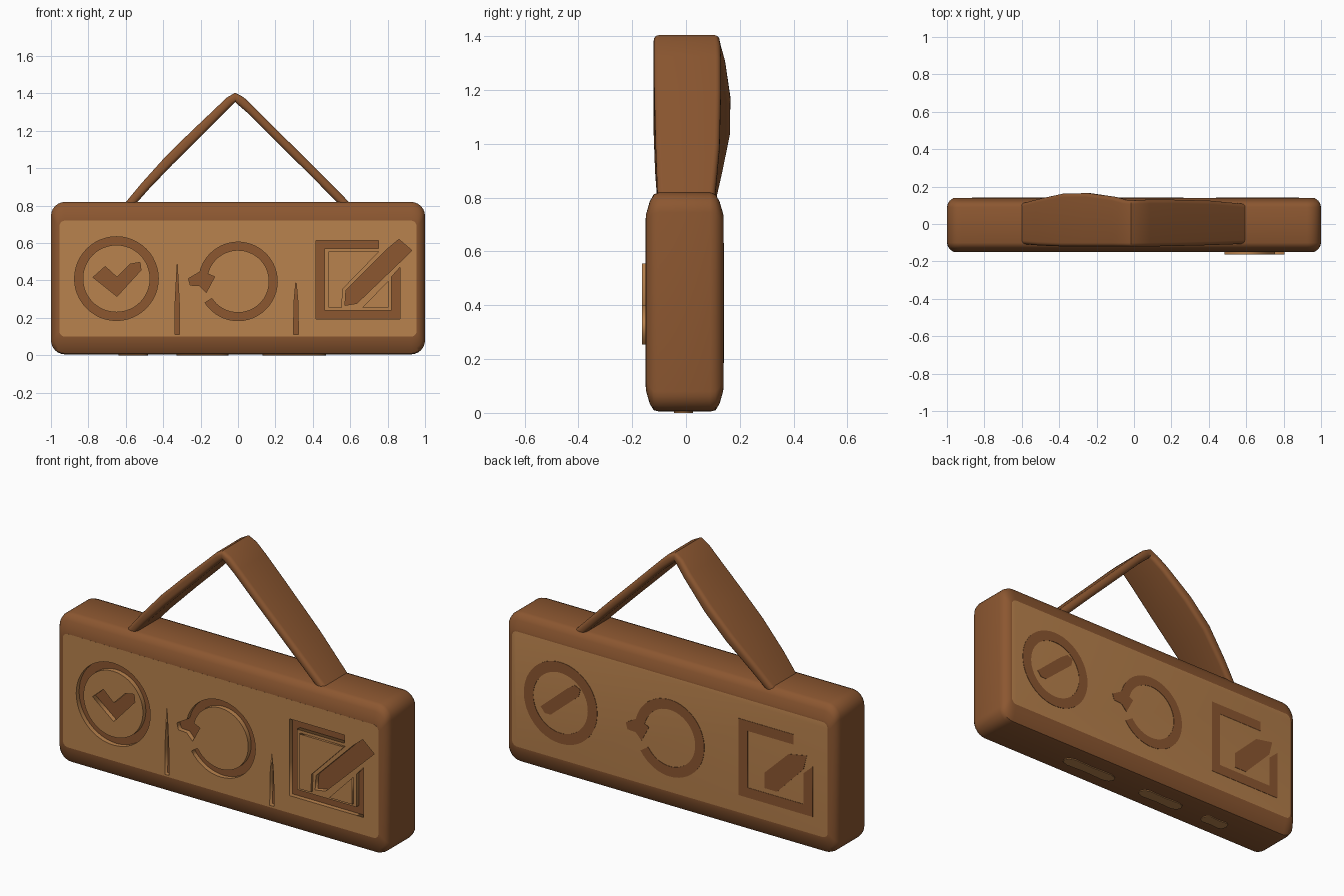
import bpy, bmesh, math
from mathutils import Vector

if "Cube" in bpy.data.objects:
    bpy.data.objects.remove(bpy.data.objects["Cube"])


def material(name, rgb):
    m = bpy.data.materials.new(name)
    m.diffuse_color = (*rgb, 1)
    m.use_nodes = True
    m.node_tree.nodes["Principled BSDF"].inputs["Base Color"].default_value = m.diffuse_color
    return m


BROWN = material("dark_wood", (0.262, 0.095, 0.030))
TAN = material("light_wood", (0.485, 0.223, 0.074))


def rounded_rect(hx, z0, z1, r, n=6):
    pts = []
    for k, (cx, cz) in enumerate([(hx - r, z1 - r), (-hx + r, z1 - r),
                                  (-hx + r, z0 + r), (hx - r, z0 + r)]):
        for i in range(n + 1):
            a = math.pi / 2 * (k + i / n)
            pts.append((cx + r * math.cos(a), cz + r * math.sin(a)))
    return pts


def arc(cx, cz, r, a0=0, a1=360, n=48, closed=True):
    steps = n if closed else n - 1
    return [(cx + r * math.cos(math.radians(a0 + (a1 - a0) * i / steps)),
             cz + r * math.sin(math.radians(a0 + (a1 - a0) * i / steps))) for i in range(n)]


def plate(name, outlines, mat, loc, half, rot=(math.pi / 2, 0, 0)):
    """Flat plate from closed outlines; inner outlines become holes."""
    cu = bpy.data.curves.new(name, 'CURVE')
    cu.dimensions = '2D'
    cu.fill_mode = 'BOTH'
    cu.extrude = half
    for pts in outlines:
        s = cu.splines.new('POLY')
        s.points.add(len(pts) - 1)
        for p, (x, z) in zip(s.points, pts):
            p.co = (x, z, 0, 1)
        s.use_cyclic_u = True
    tmp = bpy.data.objects.new(name + "_outline", cu)
    bpy.context.collection.objects.link(tmp)
    dg = bpy.context.evaluated_depsgraph_get()
    me = bpy.data.meshes.new_from_object(tmp.evaluated_get(dg))
    bpy.data.objects.remove(tmp)
    me.name = name
    me.materials.clear()
    me.materials.append(mat)
    ob = bpy.data.objects.new(name, me)
    ob.location, ob.rotation_euler = loc, rot
    bpy.context.collection.objects.link(ob)
    return ob


def loft(name, rings, mats):
    """Skin a list of equal-length rings and cap both ends."""
    bm = bmesh.new()
    vs = [[bm.verts.new(p) for p in ring] for ring in rings]
    n = len(vs[0])
    for a, b in zip(vs, vs[1:]):
        for i in range(n):
            bm.faces.new((a[i], a[(i + 1) % n], b[(i + 1) % n], b[i]))
    bm.faces.new(vs[0])
    end = bm.faces.new(vs[-1])
    end.material_index = len(mats) - 1
    bmesh.ops.recalc_face_normals(bm, faces=bm.faces)
    me = bpy.data.meshes.new(name)
    bm.to_mesh(me)
    bm.free()
    for m in mats:
        me.materials.append(m)
    ob = bpy.data.objects.new(name, me)
    bpy.context.collection.objects.link(ob)
    bpy.ops.object.select_all(action='DESELECT')
    ob.select_set(True)
    bpy.context.view_layer.objects.active = ob
    bpy.ops.object.shade_smooth_by_angle(angle=math.radians(40))
    return ob


# Board: soft-edged slab, front left recessed for the engraved panel, back face tan
sections = [(-.125, .955, .10, .72, .03), (-.150, .955, .10, .72, .03),
            (-.148, .967, .08, .74, .04), (-.135, .985, .035, .785, .06),
            (-.120, .995, .010, .812, .07), (-.100, 1.0, .005, .82, .075),
            (.090, 1.0, .005, .82, .075), (.110, .995, .010, .812, .07),
            (.125, .985, .035, .785, .06), (.138, .967, .08, .74, .04),
            (.140, .955, .10, .73, .03)]
loft("board", [[(x, y, z) for x, z in rounded_rect(hx, z0, z1, r)]
               for y, hx, z0, z1, r in sections], [BROWN, TAN])


# Icon outlines, w = stroke width
def reload_icon(w):
    head = [(-.265, .41), (-.255, .375), (-.205, .372), (-.17, .335), (-.125, .42)]
    return (arc(0, .395, .21, 213, 526, 44, False) + head
            + arc(0, .395, .21 - w, 526, 213, 44, False))


def box_icon(w):
    return [(.417, .615), (.75, .615), (.75, .615 - w), (.417 + w, .615 - w),
            (.417 + w, .195 + w), (.866 - w, .195 + w), (.866 - w, .42),
            (.866, .47), (.866, .195), (.417, .195)]


check = [(-.775, .417), (-.71, .475), (-.647, .417), (-.578, .487),
         (-.524, .497), (-.519, .455), (-.647, .315)]
pencil = [(.572, .267), (.577, .347), (.80, .57), (.86, .62), (.93, .56), (.636, .278)]
slits = [[(x - .013, .11), (x + .013, .11), (x + .011, .28), (x, top), (x - .011, .28)]
         for x, top in ((-.325, .49), (.31, .40))]

# Front panel with the icons cut through it, showing dark wood beneath
plate("front_panel", [rounded_rect(.955, .10, .72, .03), arc(-.65, .41, .224),
                      reload_icon(.043), box_icon(.045), pencil] + slits,
      TAN, (0, -.1375, 0), .0128)
plate("check_disc", [arc(-.65, .41, .18), check], TAN, (0, -.1375, 0), .0128)

# Slightly raised areas on both sides of the pencil
plate("note_pad_upper", [[(.485, .555), (.485, .255), (.555, .255), (.56, .355), (.755, .555)]],
      TAN, (0, -.155, 0), .008)
plate("note_pad_lower", [[(.665, .255), (.805, .255), (.805, .40)]], TAN, (0, -.155, 0), .008)

# Painted icons on the back, turned to read the same way
bar = [(-.78, .36), (-.755, .33), (-.72, .33), (-.55, .475), (-.54, .515), (-.575, .53), (-.62, .50)]
fat_pencil = [(.575, .275), (.575, .36), (.72, .50), (.83, .52), (.81, .44), (.65, .275)]
for name, outlines in (("back_ring", [arc(-.66, .41, .222), arc(-.66, .41, .165)]),
                       ("back_check", [bar]), ("back_reload", [reload_icon(.055)]),
                       ("back_box", [box_icon(.055)]), ("back_pencil", [fat_pencil])):
    plate(name, outlines, BROWN, (0, .14, 0), .002, (math.pi / 2, 0, math.pi))

# Worn light patches under the board
for i, (x, rx) in enumerate(((.30, .17), (-.19, .14), (-.56, .08))):
    blob = [(x + rx * math.cos(a), -.01 + .04 * math.sin(a) + .01 * math.sin(3 * a))
            for a in (math.tau * k / 16 for k in range(16))]
    plate(f"under_patch_{i + 1}", [blob], TAN, (0, 0, .003), .003, (0, 0, 0))

# Hanging strap: x, z, thickness, y of the front and back edge
path = [(-.615, .765, .045, -.105, .105), (-.50, .90, .05, -.115, .135),
        (-.37, 1.04, .056, -.12, .163), (-.24, 1.168, .056, -.12, .165),
        (-.10, 1.305, .05, -.12, .145), (-.045, 1.358, .05, -.12, .13),
        (-.015, 1.379, .05, -.12, .125), (.015, 1.360, .05, -.12, .128),
        (.07, 1.310, .046, -.12, .13), (.20, 1.180, .046, -.118, .13),
        (.40, .982, .046, -.113, .125), (.615, .765, .046, -.105, .105)]
rings = []
for i, (x, z, t, y0, y1) in enumerate(path):
    a, b = path[max(i - 1, 0)], path[min(i + 1, len(path) - 1)]
    d = Vector((b[0] - a[0], b[1] - a[1])).normalized()
    mid, half = (y0 + y1) / 2, (y1 - y0) / 2
    ring = []
    for u, v in rounded_rect(half, -t / 2, t / 2, .02, 4):
        ring.append((x - d.y * v, mid + u, z + d.x * v))
    rings.append(ring)
loft("hanging_strap", rings, [BROWN])
